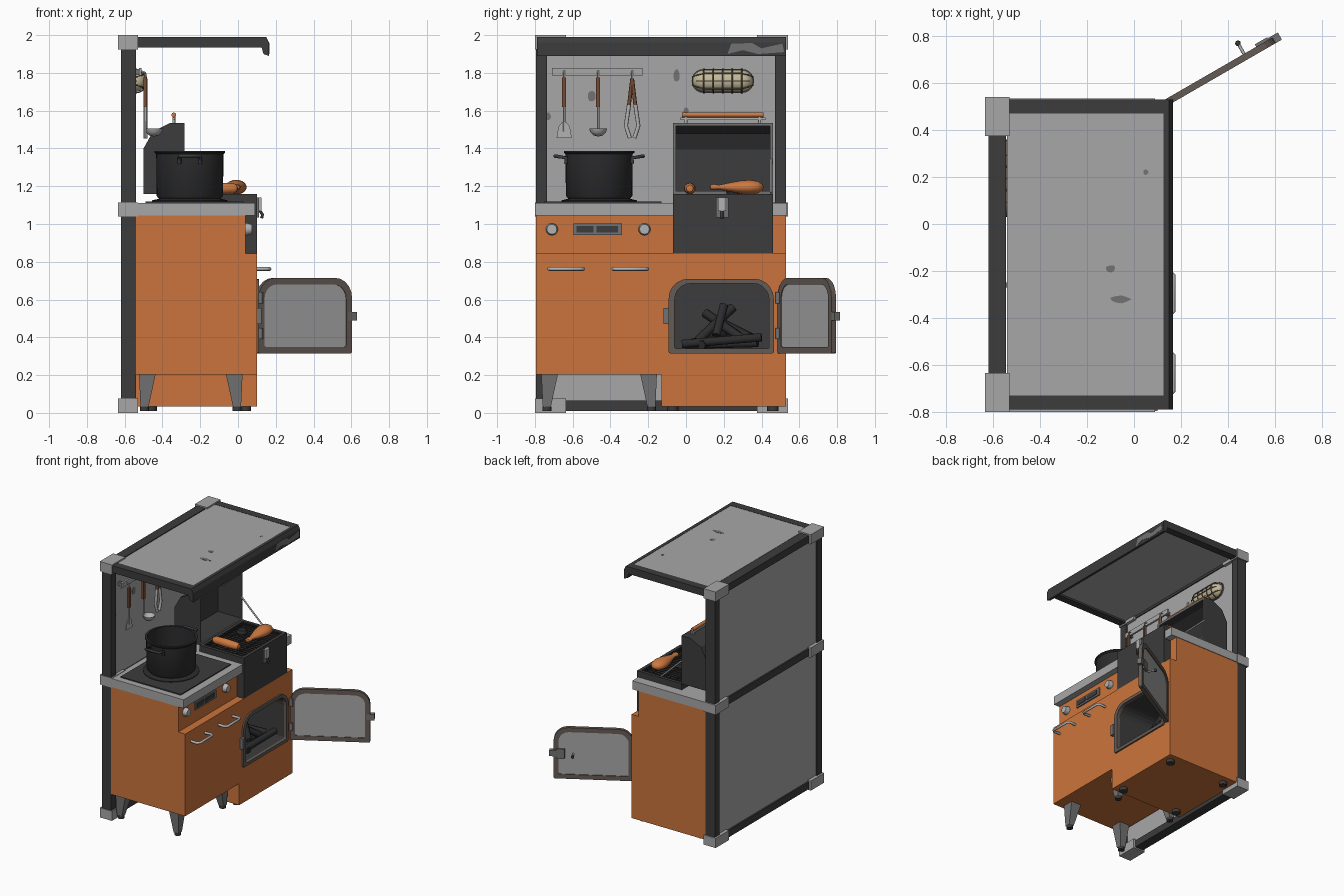
import bpy, bmesh, math, random
from mathutils import Vector

if "Cube" in bpy.data.objects:
    bpy.data.objects.remove(bpy.data.objects["Cube"])
random.seed(4)

def mat(name, r, g, b):
    m = bpy.data.materials.new(name)
    m.diffuse_color = (r, g, b, 1)
    m.use_nodes = True
    m.node_tree.nodes["Principled BSDF"].inputs["Base Color"].default_value = m.diffuse_color
    return m

ORANGE = mat("orange_paint", .60, .175, .045)
LIGHT = mat("light_grey", .39, .39, .39)
DARK = mat("dark_metal", .045, .045, .045)
MID = mat("mid_grey", .17, .17, .17)
COAL = mat("charcoal", .025, .025, .027)
WOOD = mat("brown_wood", .17, .07, .035)
CREAM = mat("lamp_cream", .55, .49, .32)
FRAME = mat("warm_grey_frame", .13, .105, .09)
STEEL = mat("steel", .45, .45, .45)
FOOD = mat("roast_orange", .62, .19, .05)

def finish(name, bm, m, smooth=False):
    bmesh.ops.remove_doubles(bm, verts=bm.verts, dist=1e-5)
    bmesh.ops.recalc_face_normals(bm, faces=bm.faces)
    me = bpy.data.meshes.new(name)
    bm.to_mesh(me)
    bm.free()
    ob = bpy.data.objects.new(name, me)
    bpy.context.collection.objects.link(ob)
    me.materials.append(m)
    if smooth:
        bpy.ops.object.select_all(action='DESELECT')
        ob.select_set(True)
        bpy.context.view_layer.objects.active = ob
        bpy.ops.object.shade_smooth_by_angle(angle=math.radians(40))
    return ob

def place(axis, a, b, d):
    return {'x': (d, a, b), 'y': (a, d, b), 'z': (a, b, d)}[axis]

def prism(name, pts, axis, d0, d1, m, inner=None):
    """Extruded outline; with inner points of equal count it becomes a ring."""
    bm, n = bmesh.new(), len(pts)
    loops = [[bm.verts.new(place(axis, a, b, d)) for a, b in p]
             for p in ([pts, inner] if inner else [pts]) for d in (d0, d1)]
    def bridge(p, q):
        for i in range(n):
            j = (i + 1) % n
            bm.faces.new((p[i], p[j], q[j], q[i]))
    bridge(loops[0], loops[1])
    if inner:
        bridge(loops[2], loops[3]); bridge(loops[0], loops[2]); bridge(loops[1], loops[3])
    else:
        bm.faces.new(loops[0]); bm.faces.new(loops[1])
    return finish(name, bm, m)

def box(name, x0, x1, y0, y1, z0, z1, m):
    return prism(name, [(x0, y0), (x1, y0), (x1, y1), (x0, y1)], 'z', z0, z1, m)

def arch(a0, a1, z0, z1, r, rb=.01):
    pts = []
    for cx, cz, rr, s in ((a1 - rb, z0 + rb, rb, -90), (a1 - r, z1 - r, r, 0),
                          (a0 + r, z1 - r, r, 90), (a0 + rb, z0 + rb, rb, 180)):
        for k in range(6):
            t = math.radians(s + 18 * k)
            pts.append((cx + rr * math.cos(t), cz + rr * math.sin(t)))
    return pts

def lathe(name, prof, loc, m, n=32, rot=(0, 0, 0), scale=(1, 1, 1)):
    bm = bmesh.new()
    rings = [[bm.verts.new((r * math.cos(2 * math.pi * i / n), r * math.sin(2 * math.pi * i / n), z))
              for i in range(n)] for r, z in prof]
    for p, q in zip(rings, rings[1:]):
        for i in range(n):
            j = (i + 1) % n
            bm.faces.new((p[i], p[j], q[j], q[i]))
    bmesh.ops.dissolve_degenerate(bm, dist=1e-6, edges=bm.edges)
    ob = finish(name, bm, m, True)
    ob.location, ob.rotation_euler, ob.scale = loc, rot, scale
    return ob

def tube(name, pts, r, m, res=2):
    cu = bpy.data.curves.new(name, 'CURVE')
    cu.dimensions, cu.bevel_depth, cu.bevel_resolution, cu.use_fill_caps = '3D', r, res, True
    s = cu.splines.new('POLY')
    s.points.add(len(pts) - 1)
    for p, co in zip(s.points, pts):
        p.co = (*co, 1)
    cu.materials.append(m)
    ob = bpy.data.objects.new(name, cu)
    bpy.context.collection.objects.link(ob)
    return ob

# Wall frame: corner blocks, posts, beams, panel
for y in (-.80, .375):
    for z in (0, 1.04, 1.925):
        box("corner_block", -.635, -.53, y, y + .165, z, z + .075, LIGHT)
for y in (-.795, .47):
    box("wall_post", -.62, -.54, y, y + .06, .03, 1.97, DARK)
for z in (.01, 1.05, 1.935):
    box("wall_beam", -.62, -.545, -.78, .52, z, z + .055, DARK)
box("wall_panel", -.608, -.553, -.75, .49, .05, 1.95, LIGHT)

# Canopy
box("canopy_panel", -.54, .13, -.74, .48, 1.95, 1.988, LIGHT)
for y in (-.79, .47):
    box("canopy_side_bar", -.54, .14, y, y + .06, 1.935, 1.99, DARK)
prism("canopy_lip", [(.125, 1.99), (.15, 1.99), (.165, 1.96), (.165, 1.89), (.135, 1.90),
                     (.125, 1.935)], 'y', -.79, .53, DARK)
prism("lip_worn_patch", [(.22, 1.9), (.24, 1.955), (.35, 1.958), (.4, 1.93), (.51, 1.955),
                         (.52, 1.91), (.38, 1.9), (.3, 1.92)], 'x', .165, .167, MID)

# Worn patches on wall and canopy
def patch(axis, a, b, ra, rb, d):
    pts = []
    for k in range(9):
        f, t = random.uniform(.75, 1.1), k * math.tau / 9
        pts.append((a + ra * f * math.cos(t), b + rb * f * math.sin(t)))
    prism("worn_patch", pts, axis, d, d + .002, MID)
for a, b, ra, rb in ((-.05, 1.79, .02, .035), (-.5, 1.68, .025, .03), (-.73, 1.57, .015, .025), (0, 1.6, .015, .02)):
    patch('x', a, b, ra, rb, -.553)
for a, b, ra, rb in ((.05, .22, .012, .012), (-.1, -.19, .022, .018), (-.06, -.32, .045, .018)):
    patch('z', a, b, ra, rb, 1.988)

# Cabinet
box("cabinet_top_section", -.54, .04, -.795, .53, .845, 1.045, ORANGE)
box("cabinet_left", -.54, .1, -.795, -.13, .203, .845, ORANGE)
stove = box("stove_cabinet", -.54, .1, -.13, .53, .035, .845, ORANGE)
cut = prism("firebox_cutter", arch(-.08, .455, .325, .70, .1), 'x', -.4, .3, ORANGE)
md = stove.modifiers.new("opening", 'BOOLEAN')
md.object, md.operation, md.solver = cut, 'DIFFERENCE', 'EXACT'
bpy.context.view_layer.objects.active = stove
bpy.ops.object.modifier_apply(modifier=md.name)
bpy.data.objects.remove(cut)
box("countertop", -.54, .09, -.80, .535, 1.045, 1.112, LIGHT)

# Firebox lining, frame, logs
inner = arch(-.06, .44, .34, .685, .085)
prism("firebox_lining", arch(-.079, .454, .326, .699, .1), 'x', -.39, .09, DARK, inner)
prism("firebox_back", arch(-.079, .454, .326, .699, .1), 'x', -.399, -.385, DARK)
prism("firebox_frame", arch(-.092, .465, .315, .71, .105), 'x', .085, .112, FRAME, inner)
box("latch_catch", .1, .125, -.118, -.09, .47, .555, MID)
for a, b in (((0, -.02, .365), (.04, .4, .40)), ((-.15, 0, .36), (-.05, .38, .37)),
             ((-.05, .06, .38), (-.12, .25, .56)), ((-.02, .3, .39), (-.14, .1, .53)),
             ((-.25, .02, .37), (-.22, .36, .4)), ((-.02, .16, .41), (-.1, .2, .57)),
             ((.03, .08, .36), (-.25, .2, .42)), ((0, .34, .40), (-.2, .2, .47))):
    tube("charred_log", [a, b], .025, COAL, 1)

# Open firebox door, built closed and swung round its hinge
d_in = arch(-.535, -.035, .35, .68, .075)
door = [prism("door_rim", arch(-.57, 0, .315, .715, .105), 'x', 0, .028, FRAME, d_in),
        prism("door_panel", arch(-.545, -.025, .34, .69, .085), 'x', .004, .022, LIGHT),
        box("door_latch", 0, .035, -.60, -.545, .49, .535, MID),
        box("door_latch_plate", .025, .04, -.55, -.49, .475, .55, MID),
        tube("door_handle", [(.02, -.43, .51), (.075, -.43, .51)], .007, STEEL),
        lathe("door_knob", [(0, -.012), (.009, -.009), (.012, 0), (.009, .009), (0, .012)],
              (0, 0, 0), DARK, 12)]
for v in door[-1].data.vertices:
    v.co += Vector((.08, -.43, .51))
for ob in door:
    ob.location, ob.rotation_euler = (.11, .485, 0), (0, 0, math.radians(120))
for z in (.39, .58):
    tube("door_hinge", [(.118, .487, z), (.118, .487, z + .06)], .014, MID)

# Legs and feet
for x, sx in ((-.48, -1), (-.02, 1)):
    for y, sy in ((-.722, -1), (-.198, 1)):
        bm = bmesh.new()
        rows = [[bm.verts.new((x + sx * o + i * h, y + sy * o + j * h, z))
                 for i, j in ((-1, -1), (1, -1), (1, 1), (-1, 1))]
                for z, h, o in ((.205, .044, 0), (.03, .021, .015))]
        for r in rows:
            bm.faces.new(r)
        for i in range(4):
            bm.faces.new((rows[0][i], rows[0][i - 1], rows[1][i - 1], rows[1][i]))
        finish("tapered_leg", bm, MID)
        lathe("leg_foot", [(0, .01), (.024, .01), (.024, .035), (0, .035)],
              (x + sx * .015, y + sy * .015, 0), DARK, 12)
for x in (-.46, .04):
    for y in (-.07, .46):
        lathe("stove_foot", [(0, .01), (.03, .01), (.03, .04), (0, .04)], (x, y, 0), DARK, 16)

# Drawer handles, knobs, display
for y in (-.74, -.4):
    tube("drawer_handle", [(.09, y + .02, .762), (.15, y + .015, .762), (.168, y + .03, .762),
                           (.168, y + .18, .762), (.15, y + .195, .762), (.09, y + .19, .762)], .01, STEEL)
for y in (-.71, -.22):
    lathe("control_knob", [(0, 0), (.032, 0), (.032, .012), (.026, .035), (0, .035)], (.038, y, .972), STEEL, 20,
          (0, math.pi / 2, 0))
box("display_frame", .035, .05, -.595, -.338, .942, 1.002, MID)
for y0, y1 in ((-.58, -.49), (-.475, -.36)):
    box("display_inset", .049, .054, y0, y1, .955, .99, DARK)

# Cooktop and pot
box("cooktop_plate", -.49, .03, -.75, -.13, 1.11, 1.12, DARK)
lathe("burner", [(0, 1.115), (.2, 1.115), (.2, 1.125), (.15, 1.137), (0, 1.137)], (-.255, -.46, 0), COAL)
lathe("cooking_pot", [(0, 1.135), (.165, 1.135), (.176, 1.15), (.178, 1.37), (.187, 1.378), (.187, 1.386),
                      (.17, 1.386), (.168, 1.16), (0, 1.155)], (-.255, -.46, 0), COAL, 40)
for s in (-1, 1):
    y = -.46 + s * .175
    tube("pot_handle", [(-.31, y, 1.32), (-.31, y, 1.35), (-.31, y + s * .06, 1.36), (-.2, y + s * .06, 1.36),
                        (-.2, y, 1.35), (-.2, y, 1.32)], .01, DARK)

# Grill box, grate, lid
R = lambda a, b, c, d: [(a, b), (c, b), (c, d), (a, d)]
box("grill_box", -.285, .1, -.07, .46, .845, 1.125, DARK)
prism("grill_rim", R(-.285, -.07, .1, .46), 'z', 1.12, 1.16, DARK, R(-.26, -.045, .075, .435))
for k in range(17):
    y = -.03 + k * .028
    tube("grate_bar", [(-.27, y, 1.155), (.08, y, 1.155)], .005, COAL, 1)
for x in (-.2, -.1, 0):
    tube("grate_crossbar", [(x, -.05, 1.15), (x, .44, 1.15)], .005, COAL, 1)
lid = [(-.285, 1.16), (-.5, 1.16), (-.5, 1.40), (-.45, 1.49), (-.36, 1.535), (-.285, 1.535)]
lid_in = [(-.285, 1.175), (-.485, 1.175), (-.485, 1.395), (-.44, 1.478), (-.355, 1.518), (-.285, 1.518)]
prism("grill_lid_shell", lid + lid_in[::-1], 'y', -.068, .46, DARK)
for y in (-.068, .444):
    prism("grill_lid_end", lid, 'y', y, y + .016, DARK)
rim_in = R(-.052, 1.176, .444, 1.518)
prism("grill_lid_edge", R(-.068, 1.16, .46, 1.536), 'x', -.287, -.282, MID, rim_in)
tube("lid_handle", [(-.34, -.02, 1.578), (-.34, .41, 1.578)], .013, FOOD)
box("lid_handle_bar", -.347, -.333, -.03, .42, 1.55, 1.565, STEEL)
for y in (.0, .39):
    tube("lid_handle_post", [(-.34, y, 1.53), (-.34, y, 1.585)], .008, STEEL)
tube("lid_prop_rod", [(-.285, .45, 1.34), (-.1, .45, 1.165)], .006, STEEL)
box("grill_latch_plate", .1, .112, .158, .225, 1.035, 1.14, MID)
box("grill_latch_clip", .11, .125, .17, .213, 1.07, 1.14, STEEL)
tube("grill_latch_hook", [(.115, .19, 1.07), (.13, .19, 1.05), (.125, .19, 1.03)], .008, DARK)

# Food on the grate
lathe("drumstick", [(0, 0), (.014, .004), (.018, .02), (.013, .05), (.025, .1), (.038, .16), (.043, .21),
                    (.036, .255), (.018, .28), (0, .287)], (-.01, .125, 1.195), FOOD, 20, (-math.pi / 2, 0, 0), (1.3, .9, 1))
lathe("sausage", [(0, 0), (.018, .006), (.028, .025), (.031, .12), (.028, .205), (.018, .224), (0, .23)],
      (-.23, .02, 1.188), FOOD, 20, (0, math.pi / 2, 0))
lathe("charred_patty", [(0, 0), (.035, 0), (.04, .02), (.03, .04), (0, .042)], (-.14, .25, 1.16), COAL, 20)

# Utensil rail and utensils
box("utensil_rail", -.525, -.51, -.71, -.23, 1.787, 1.825, LIGHT)
for y in (-.68, -.26):
    box("rail_bracket", -.555, -.51, y - .01, y + .01, 1.79, 1.82, MID)
for y in (-.645, -.465, -.285):
    tube("utensil_hook", [(-.515, y, 1.81), (-.49, y, 1.80), (-.49, y, 1.77)], .005, STEEL)
for y in (-.645, -.465):
    box("utensil_grip", -.5, -.483, y - .011, y + .011, 1.62, 1.775, WOOD)
    tube("utensil_shaft", [(-.49, y, 1.63), (-.49, y, 1.49)], .006, STEEL)
prism("spatula_blade", [(-.685, 1.455), (-.605, 1.455), (-.615, 1.515), (-.635, 1.54), (-.655, 1.54),
                        (-.675, 1.515)], 'x', -.495, -.488, STEEL)
lathe("ladle_bowl", [(0, -.042), (.025, -.036), (.042, -.018), (.047, 0), (.043, 0), (.036, -.016),
                     (0, -.035)], (-.445, -.465, 1.505), STEEL, 20)
for s in (-1, 1):
    tube("tong_grip", [(-.49, -.285, 1.77), (-.49, -.285 + s * .018, 1.62)], .01, WOOD)
    tube("tong_arm", [(-.49, -.285 + s * .017, 1.63), (-.49, -.285 + s * .033, 1.52),
                      (-.49, -.285 + s * .012, 1.455)], .011, STEEL)

# Caged wall lamp
cap = [(.058 * math.cos(t), .102 * s + .058 * math.sin(t)) for s, ts in ((-1, range(-6, 1)), (1, range(0, 7)))
       for t in (math.radians(15 * k) for k in ts)]
lathe("lamp_glass", cap, (-.545, .195, 1.757), CREAM, 24, (math.pi / 2, 0, 0))
prism("lamp_base", arch(.03, .36, 1.694, 1.82, .062, .062), 'x', -.555, -.54, FRAME)
for k in range(5):
    y = .095 + k * .05
    tube("lamp_cage_hoop", [(-.545 + .063 * math.sin(a), y, 1.757 + .063 * math.cos(a))
                            for a in (math.pi * i / 10 for i in range(11))], .004, FRAME, 1)
for a in (50, 90, 130):
    s, c = math.sin(math.radians(a)), math.cos(math.radians(a))
    tube("lamp_cage_bar", [(-.545, .035, 1.757 + .03 * c), (-.545 + .05 * s, .06, 1.757 + .05 * c),
                           (-.545 + .063 * s, .1, 1.757 + .063 * c), (-.545 + .063 * s, .29, 1.757 + .063 * c),
                           (-.545 + .05 * s, .33, 1.757 + .05 * c), (-.545, .355, 1.757 + .03 * c)], .004, FRAME, 1)
